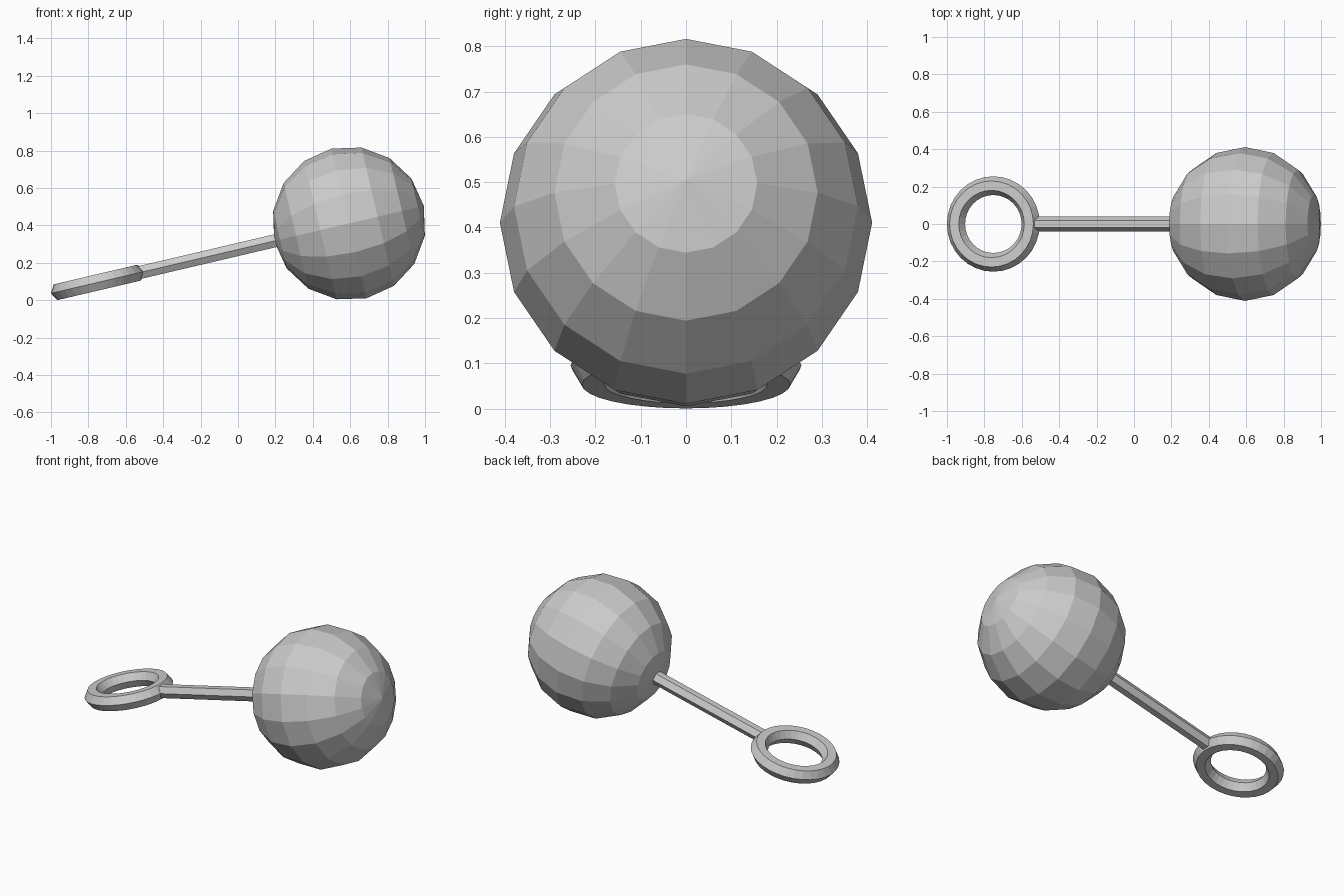
import bpy, math
from mathutils import Matrix, Vector

if "Cube" in bpy.data.objects:
    bpy.data.objects.remove(bpy.data.objects["Cube"])

TILT = math.radians(13.2)
# Frame whose local x runs from the ring centre up the handle to the ball
frame = Matrix.Translation(Vector((-0.752, 0, 0.095))) @ Matrix.Rotation(-TILT, 4, 'Y')
BALL_X = 1.382
BALL_R = 0.411
RING_R = 0.205
ALONG_X = Matrix.Rotation(math.pi / 2, 4, 'Y')


def place(name, x=0.0, turn=Matrix.Identity(4)):
    """Name the new primitive and bake its place along the tilted axis."""
    ob = bpy.context.object
    ob.name = name
    ob.data.transform(frame @ Matrix.Translation((x, 0, 0)) @ turn)
    return ob


# Ring: hexagonal section, lying in the tilted plane
bpy.ops.mesh.primitive_torus_add(major_segments=32, minor_segments=6,
                                 major_radius=RING_R, minor_radius=0.05)
place("pull_ring")

# Handle: six-sided rod from inside the ring tube into the ball
start, end = RING_R, BALL_X - BALL_R + 0.04
bpy.ops.mesh.primitive_cylinder_add(vertices=6, radius=0.04, depth=end - start)
place("handle", (start + end) / 2, ALONG_X)

# Ball: faceted sphere with its poles on the handle axis
bpy.ops.mesh.primitive_uv_sphere_add(segments=16, ring_count=8, radius=BALL_R)
place("ball", BALL_X, ALONG_X)
